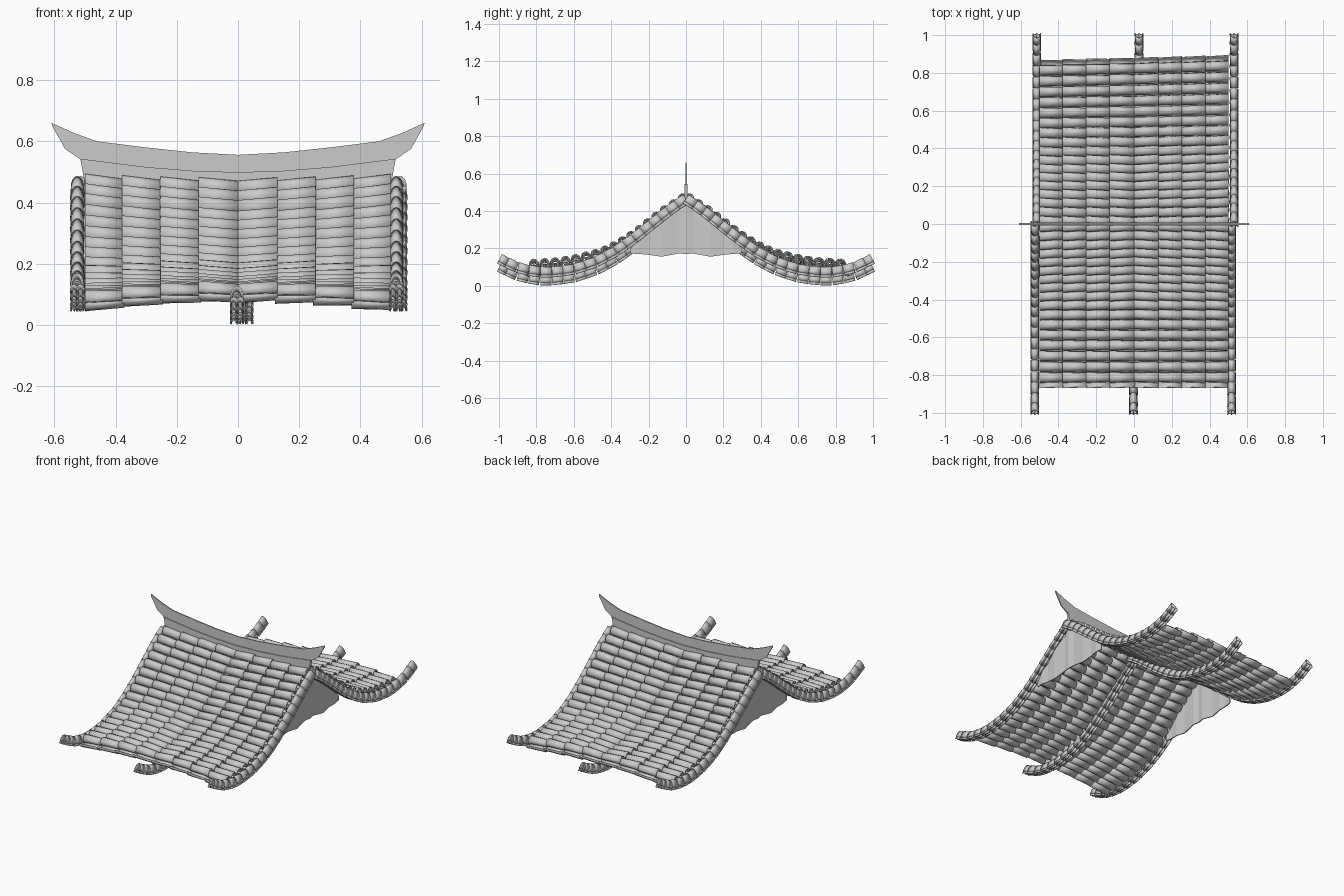
import bpy, bmesh, math
from mathutils import Vector as V

if "Cube" in bpy.data.objects:
    bpy.data.objects.remove(bpy.data.objects["Cube"])

# roof curve of the hip beams: (distance from ridge, top height)
BEAM = [(0.015, .487), (.1, .43), (.2, .35), (.3, .27), (.4, .2), (.5, .148),
        (.6, .116), (.7, .1), (.8, .1), (.9, .125), (.985, .168)]
# base line of the tile rows
TILE = [(0.01, .456), (.1, .397), (.2, .32), (.3, .24), (.4, .17), (.5, .123),
        (.6, .094), (.7, .08), (.8, .073), (.9, .066)]


def resample(pts, step):
    """points at equal arc length along a polyline"""
    out, need = [V(pts[0])], step
    for a, b in zip(pts, pts[1:]):
        a, b = V(a), V(b)
        length, d = (b - a).length, need
        while d <= length + 1e-4:
            out.append(a.lerp(b, d / length))
            d += step
        need = d - length
    return out


def arc_tile(bm, p0, p1, up, r0, r1, h0, h1, n=6):
    """tapered half pipe from p0 to p1, bulging towards up"""
    side = (p1 - p0).cross(up).normalized()
    rings = []
    for p, r, h in ((p0, r0, h0), (p1, r1, h1)):
        rings.append([bm.verts.new(p + side * r * math.cos(math.pi * i / n)
                                   + up * h * math.sin(math.pi * i / n)) for i in range(n + 1)])
    for i in range(n):
        bm.faces.new((rings[0][i], rings[0][i + 1], rings[1][i + 1], rings[1][i]))


def finish(bm, name, thick=0, smooth=True):
    me = bpy.data.meshes.new(name)
    bmesh.ops.recalc_face_normals(bm, faces=bm.faces)
    bm.to_mesh(me)
    bm.free()
    ob = bpy.data.objects.new(name, me)
    bpy.context.collection.objects.link(ob)
    if thick:
        m = ob.modifiers.new("thickness", 'SOLIDIFY')
        m.thickness, m.offset = thick, 0
    if smooth:
        bpy.context.view_layer.objects.active = ob
        ob.select_set(True)
        bpy.ops.object.shade_smooth_by_angle(angle=math.radians(40))
        ob.select_set(False)
    return ob


def tile_rows(name, s, skew):
    """rows of cover tiles with upside-down pan tiles between them"""
    bm = bmesh.new()
    pts = resample(TILE, .0285)
    pts = [p for p in pts if p.x < .87]
    if len(pts) % 2:
        pts = pts[:-1]
    for k, p in enumerate(pts):
        a, b = pts[max(k - 1, 0)], pts[min(k + 1, len(pts) - 1)]
        t = (b - a).normalized()
        up = V((0, -s * t.y, t.x))
        pan = k % 2 == 1
        lift = max(0, min(1, (p.x - .15) / .4))

        def at(x, step):
            f = 1 - (2 * x) ** 2
            z = p.y + (.034 * lift - .012 * (1 - lift)) * f
            return V((x, s * p.x + skew * (x + .5) * p.x, z)) + up * step
        for c in range(8):
            x0 = -.5 + c * .125
            # neighbouring tiles overlap with a small step
            tilt = .004 if c < 4 else -.004
            e0 = at(x0 - .004 * (c > 0), tilt)
            e1 = at(x0 + .125 + .004 * (c < 7), -tilt)
            big, small = (.026, .022) if c < 4 else (.022, .026)
            if pan:
                arc_tile(bm, e0, e1, -up, big, small, .026, .022)
            else:
                arc_tile(bm, e0, e1, up, big, small, big * 1.3, small * 1.3)
    return finish(bm, name, .006)


def hip_beam(name, x, s, drop):
    """curved beam capped by overlapping half-round tiles, with pans below"""
    bm = bmesh.new()
    pts = resample([(y, z - drop) for y, z in BEAM], .0585)
    last = V((BEAM[-1][0], BEAM[-1][1] - drop))
    if (last - pts[-1]).length > .02:
        pts.append(last)
    else:
        pts[-1] = last
    for a, b in zip(pts, pts[1:]):
        t = (b - a).normalized()
        up = V((0, -s * t.y, t.x))
        a3, b3 = (V((x, s * q.x, q.y)) for q in (a, b))
        off = up * .042
        arc_tile(bm, a3 - off, b3 - off, up, .0185, .0195, .039, .042, 8)
        for d in (-.0105, .0105):
            o = up * .055 + V((d, 0, 0))
            arc_tile(bm, a3 - o, b3 - o, up, .0095, .0105, .014, .015, 4)
    return finish(bm, name, .005)


# tiled slopes
tile_rows("front_tiles", -1, 0)
tile_rows("back_tiles", 1, .03)

# three hip beams on each slope, the middle one lower
for s, side, xs in ((-1, "front", (-.525, -.003, .517)), (1, "back", (-.515, .027, .53))):
    for x, tag, drop in zip(xs, ("left", "middle", "right"), (0, .042, 0)):
        hip_beam(f"{side}_{tag}_beam", x, s, drop)


def plate(name, outline, half):
    """thin upright plate from a half outline mirrored in x"""
    bm = bmesh.new()
    cols = [((x, z), b) for x, z, b in outline]
    cols = [((-t[0], t[1]), (-b[0], b[1])) for t, b in cols[:0:-1]] + cols
    rows = [[bm.verts.new((q[0], 0, q[1])) for q in c] for c in cols]
    for a, b in zip(rows, rows[1:]):
        bm.faces.new((a[0], b[0], b[1], a[1]))
    return finish(bm, name, half * 2, False)


# ridge crest with upswept horns, and its thicker base
plate("ridge_crest", [(0, .556, (0, .495)), (.15, .564, (.15, .5)), (.3, .58, (.3, .512)),
                      (.46, .6, (.515, .541)), (.535, .627, (.565, .575)),
                      (.609, .66, (.607, .65))], .004)
plate("ridge_base", [(0, .499, (0, .445)), (.15, .504, (.15, .445)), (.3, .516, (.3, .45)),
                     (.42, .531, (.42, .455)), (.515, .543, (.5, .46))], .009)

# gable walls of slightly folded boards
GABLE = [(0, .455, .17), (.04, .43, .172), (.13, .36, .155), (.2, .3, .165),
         (.25, .25, .17), (.295, .2, .172)]
for sx, tag in ((-1, "left"), (1, "right")):
    bm = bmesh.new()
    cols = [(-y, t, b) for y, t, b in GABLE[:0:-1]] + GABLE
    rows = [[bm.verts.new((sx * (.497 + .006 * (i % 2)), y, z)) for z in (t, b)]
            for i, (y, t, b) in enumerate(cols)]
    for a, b in zip(rows, rows[1:]):
        bm.faces.new((a[0], b[0], b[1], a[1]))
    finish(bm, tag + "_gable", .006, False)
